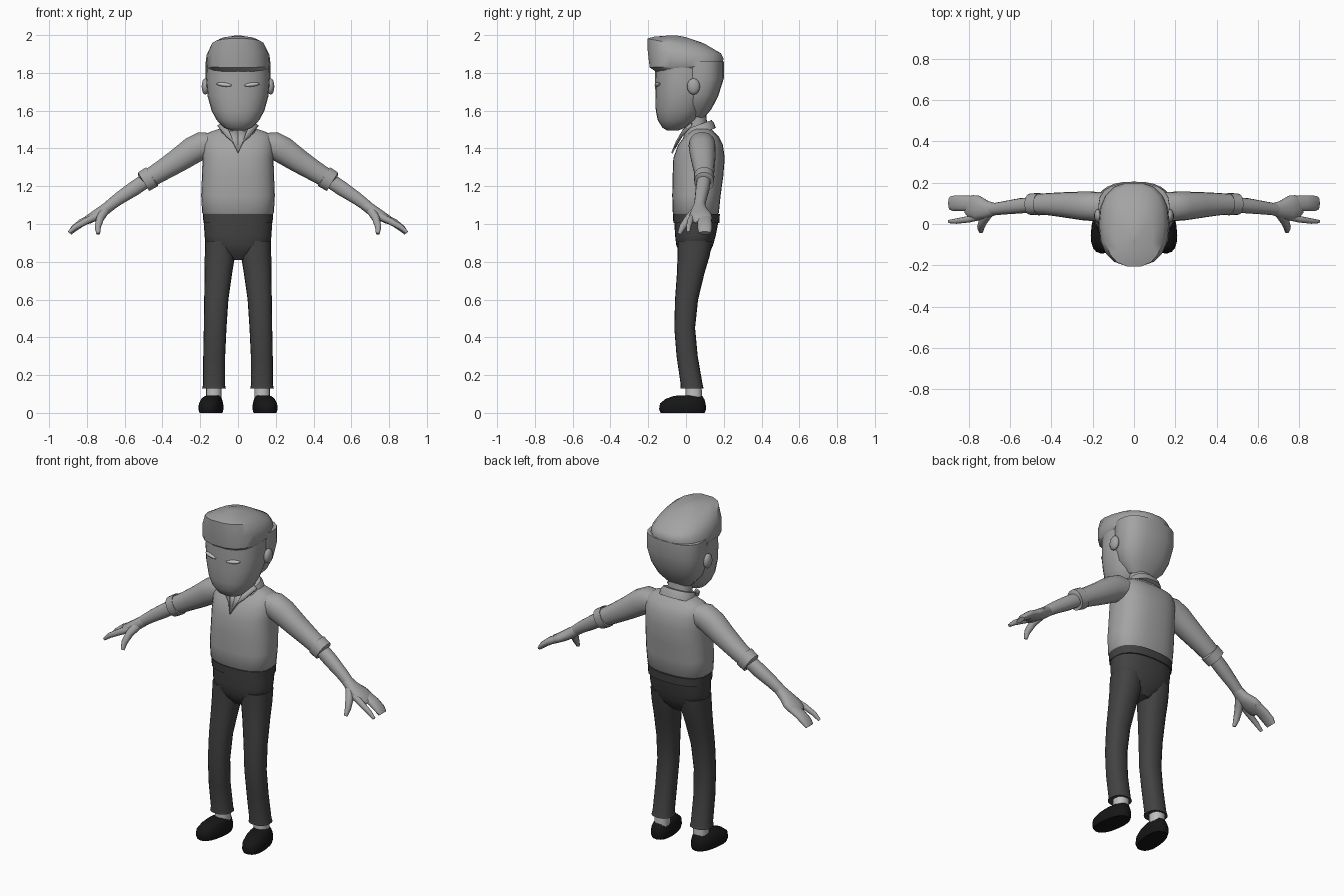
import bpy, bmesh, math
from mathutils import Vector, Matrix


def material(name, v):
    m = bpy.data.materials.new(name)
    m.diffuse_color = (v, v, v, 1)
    return m


GREY = material("mid grey", 0.37)
LIGHT = material("light grey", 0.52)
CHARCOAL = material("charcoal", 0.055)
BLACK = material("black", 0.008)


def finish(name, bm, mat, mirror=False, angle=45):
    bmesh.ops.recalc_face_normals(bm, faces=bm.faces)
    me = bpy.data.meshes.new(name)
    bm.to_mesh(me)
    bm.free()
    me.materials.append(mat)
    me.shade_smooth()
    me.set_sharp_from_angle(angle=math.radians(angle))
    ob = bpy.data.objects.new(name, me)
    bpy.context.collection.objects.link(ob)
    if mirror:
        mod = ob.modifiers.new("mirror", 'MIRROR')
        mod.use_mirror_merge = False
    return ob


def skin_rings(rings):
    bm = bmesh.new()
    loops = [[bm.verts.new(p) for p in r] for r in rings]
    n = len(loops[0])
    for a, b in zip(loops, loops[1:]):
        for i in range(n):
            j = (i + 1) % n
            bm.faces.new((a[i], a[j], b[j], b[i]))
    bm.faces.new(loops[0][::-1])
    bm.faces.new(loops[-1])
    return bm


def oval(n, power):
    for i in range(n):
        a = 2 * math.pi * i / n
        c, s = math.cos(a), math.sin(a)
        yield (math.copysign(abs(c) ** (2 / power), c),
               math.copysign(abs(s) ** (2 / power), s))


def stack(name, rows, mat, mirror=False, n=20, power=2.3, turn=0):
    """Upright form; rows are (z, cx, cy, rx, ry, tilt)."""
    rings = []
    for z, cx, cy, rx, ry, *tilt in rows:
        t = tilt[0] if tilt else 0
        rings.append([(cx + rx * c, cy + ry * s, z + t * ry * s)
                      for c, s in oval(n, power)])
    bm = skin_rings(rings)
    if turn:
        pivot = Vector((rows[0][1], rows[0][2], 0))
        bmesh.ops.rotate(bm, verts=bm.verts, cent=pivot,
                         matrix=Matrix.Rotation(turn, 3, 'Z'))
    return finish(name, bm, mat, mirror)


def limb(name, rows, mat, n=14, power=2.2):
    """Mirrored tube; rows are (x, y, z, width along y, thickness)."""
    pts = [Vector(r[:3]) for r in rows]
    rings = []
    for i, r in enumerate(rows):
        t = (pts[min(i + 1, len(pts) - 1)] - pts[max(i - 1, 0)]).normalized()
        side = Vector((0, 1, 0))
        side = (side - t * side.dot(t)).normalized()
        up = t.cross(side)
        rings.append([pts[i] + side * r[3] * c + up * r[4] * s
                      for c, s in oval(n, power)])
    return finish(name, skin_rings(rings), mat, True)


def ball(name, loc, scale, mat, rot=(0, 0, 0)):
    bm = bmesh.new()
    bmesh.ops.create_uvsphere(bm, u_segments=14, v_segments=8, radius=1)
    m = Matrix.Translation(loc)
    for ang, axis in zip(rot, 'XYZ'):
        m = m @ Matrix.Rotation(ang, 4, axis)
    bm.transform(m @ Matrix.Diagonal((*scale, 1)))
    return finish(name, bm, mat, True)


# Head and neck
stack("head", [(1.495, 0, -.07, .035, .03), (1.51, 0, -.065, .075, .06),
               (1.55, 0, -.045, .113, .105), (1.60, 0, -.035, .14, .125),
               (1.68, 0, -.02, .162, .142), (1.76, 0, -.012, .168, .152),
               (1.85, 0, -.01, .165, .152)], GREY, n=24)
stack("neck", [(1.42, 0, .075, .08, .06), (1.50, 0, .06, .07, .055),
               (1.60, 0, .045, .07, .06)], GREY)
ball("ear", (.173, .04, 1.728), (.02, .034, .043), GREY)
ball("eye", (.073, -.15, 1.738), (.043, .014, .011), LIGHT, (0, -.12, .2))

# Hair: swept quiff on top, rounded mass at the back
stack("hair_top", [(1.815, 0, 0, .155, .16, .06), (1.835, 0, 0, .172, .195, .03),
                   (1.895, 0, -.002, .167, .203, -.1),
                   (1.943, 0, -.01, .142, .197, -.2),
                   (1.975, 0, -.035, .095, .13, -.14),
                   (1.992, 0, -.06, .04, .06, -.05),
                   (1.999, 0, -.07, .01, .015)], GREY, n=18, power=2.5)
stack("hair_back", [(1.57, 0, .045, .08, .05, -.2), (1.63, 0, .05, .137, .085, -.25),
                    (1.69, 0, .07, .161, .1, -.15), (1.77, 0, .085, .173, .115),
                    (1.86, 0, .085, .172, .115)], GREY, power=2.5)

# Shirt
stack("shirt_body", [(1.04, 0, .052, .17, .108), (1.06, 0, .052, .19, .122),
                     (1.15, 0, .055, .195, .128), (1.25, 0, .063, .191, .134),
                     (1.35, 0, .069, .188, .136), (1.42, 0, .077, .19, .118),
                     (1.465, 0, .083, .18, .09), (1.487, 0, .083, .15, .065),
                     (1.51, 0, .08, .08, .05)], GREY, n=28, power=2.5)
limb("sleeve", [(.10, .085, 1.425, .065, .055), (.19, .085, 1.415, .071, .074),
                (.24, .087, 1.39, .07, .073), (.32, .092, 1.335, .063, .064),
                (.41, .096, 1.278, .054, .055), (.49, .096, 1.23, .048, .05)], GREY, 18)
limb("sleeve_cuff", [(.455, .096, 1.251, .045, .048), (.456, .096, 1.25, .054, .06),
                     (.50, .096, 1.224, .052, .058), (.501, .096, 1.223, .036, .038)], GREY, 18)
stack("collar", [(1.475, 0, .07, .108, .088, .38), (1.505, 0, .068, .1, .08, .38),
                 (1.525, 0, .066, .088, .07, .36)], GREY)


def plate(name, pts, mat, thick):
    bm = bmesh.new()
    bm.faces.new([bm.verts.new(p) for p in pts])
    ob = finish(name, bm, mat, True)
    mod = ob.modifiers.new("thickness", 'SOLIDIFY')
    mod.thickness = thick
    mod.offset = 0


# Open neckline and its folded edges
plate("neckline", [(0, -.071, 1.378), (.06, -.005, 1.49), (0, -.012, 1.495)], GREY, .004)
plate("lapel", [(0, -.074, 1.375), (.028, -.05, 1.435), (.062, -.032, 1.463),
                (.108, .025, 1.52), (.085, .03, 1.535), (.05, -.012, 1.50)], GREY, .009)

# Forearm and hand
limb("forearm", [(.47, .096, 1.242, .036, .04), (.55, .088, 1.188, .037, .04),
                 (.63, .078, 1.135, .032, .034), (.69, .07, 1.09, .029, .029)], GREY)
limb("palm", [(.67, .072, 1.103, .029, .03), (.71, .07, 1.073, .042, .031),
              (.755, .077, 1.045, .06, .028), (.79, .085, 1.025, .056, .024),
              (.81, .09, 1.01, .04, .015)], GREY)
limb("fingers", [(.77, .098, 1.035, .038, .022), (.83, .1, 1.005, .038, .021),
                 (.87, .1, .975, .038, .018), (.89, .1, .952, .032, .012)], GREY)
limb("index_finger", [(.74, .04, 1.045, .02, .02), (.80, .023, 1.018, .016, .018),
                      (.86, .014, .985, .013, .015), (.895, .012, .955, .008, .009)], GREY, 10)
limb("thumb", [(.705, .055, 1.07, .025, .025), (.73, .015, 1.03, .023, .021),
               (.742, -.018, .985, .018, .017), (.74, -.036, .948, .01, .01)], GREY, 10)

# Trousers
stack("waistband", [(1.005, 0, .055, .183, .122), (1.052, 0, .055, .186, .124)],
      CHARCOAL, n=28, power=2.5)
stack("trouser_seat", [(.81, 0, .045, .05, .05), (.85, 0, .045, .12, .082),
                       (.89, 0, .046, .17, .098), (.94, 0, .05, .178, .108),
                       (1.015, 0, .055, .18, .117)], CHARCOAL, n=28, power=2.4)
stack("trouser_leg", [(.128, .127, .032, .063, .062), (.15, .127, .03, .058, .058),
                      (.30, .126, .006, .058, .056), (.45, .121, -.007, .06, .055),
                      (.60, .115, .003, .064, .061), (.74, .104, .025, .073, .073),
                      (.83, .096, .04, .08, .085), (.91, .095, .047, .08, .092)],
      CHARCOAL, True)

# Socks and shoes
stack("sock", [(.06, .128, .042, .042, .045), (.15, .128, .04, .041, .043)], LIGHT, True, 14)
stack("shoe", [(0, .143, -.018, .058, .118), (.02, .143, -.018, .063, .126),
               (.05, .143, -.017, .061, .122), (.073, .141, -.006, .052, .104),
               (.087, .139, .008, .042, .082), (.093, .138, .02, .03, .06)],
      BLACK, True, power=2.4, turn=.14)
